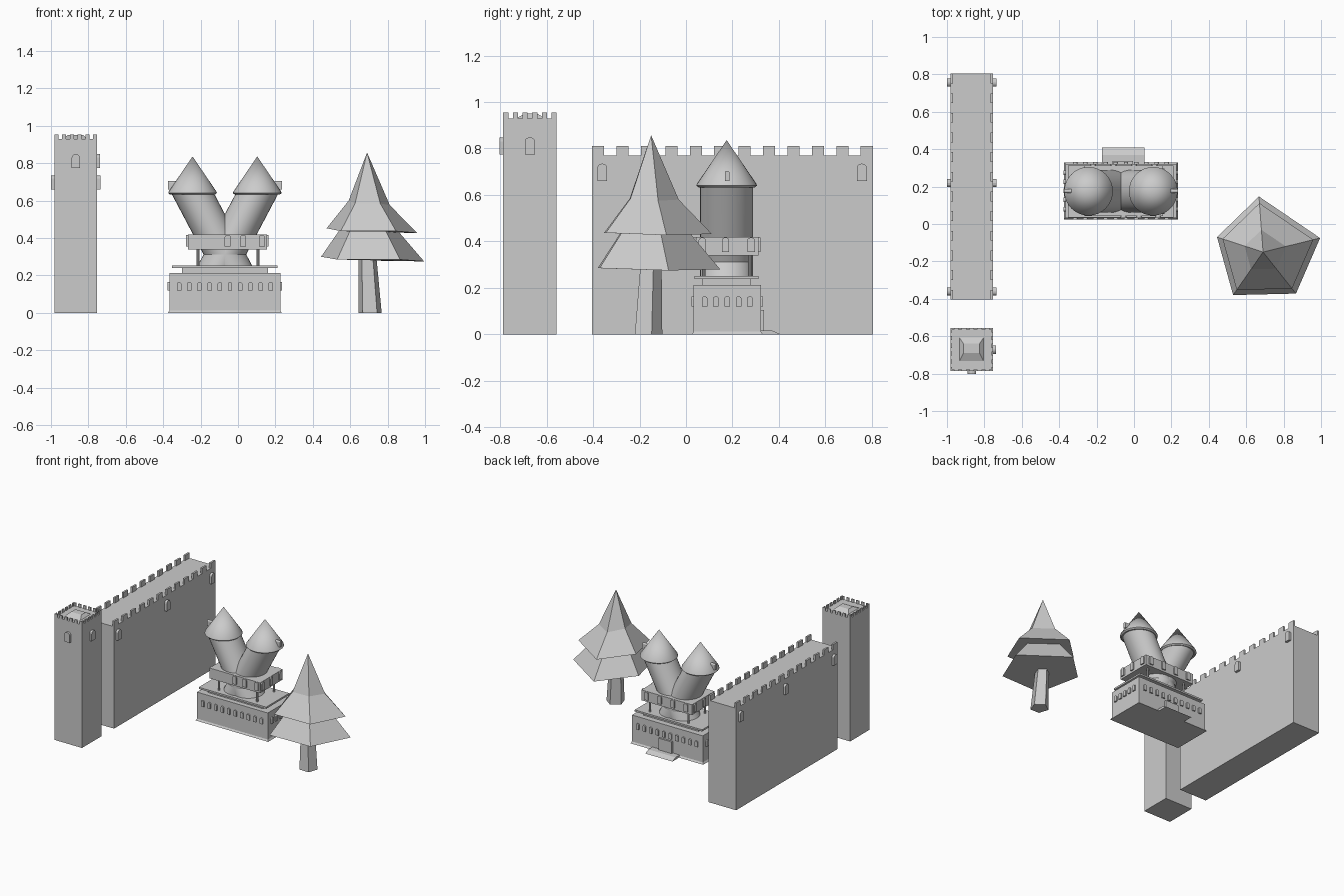
import bpy, bmesh
from math import sin, cos, pi
from mathutils import Vector

if "Cube" in bpy.data.objects:
    bpy.data.objects.remove(bpy.data.objects["Cube"])


def finish(name, bm, smooth=False):
    bmesh.ops.recalc_face_normals(bm, faces=bm.faces[:])
    me = bpy.data.meshes.new(name)
    bm.to_mesh(me)
    bm.free()
    ob = bpy.data.objects.new(name, me)
    bpy.context.collection.objects.link(ob)
    if smooth:
        bpy.ops.object.select_all(action='DESELECT')
        ob.select_set(True)
        bpy.context.view_layer.objects.active = ob
        bpy.ops.object.shade_smooth_by_angle()
    return ob


def loft(bm, rings):
    """Skin a stack of rings and cap both ends; a one-point ring is an apex."""
    vs = [[bm.verts.new(p) for p in r] for r in rings]
    for a, b in zip(vs, vs[1:]):
        n = max(len(a), len(b))
        for i in range(n):
            j = (i + 1) % n
            if len(b) == 1:
                bm.faces.new((a[i], a[j], b[0]))
            else:
                bm.faces.new((a[i], a[j], b[j], b[i]))
    for r in (vs[0], vs[-1]):
        if len(r) > 2:
            bm.faces.new(r)


def rect(x0, x1, y0, y1, z):
    return [(x0, y0, z), (x1, y0, z), (x1, y1, z), (x0, y1, z)]


def box(bm, x0, x1, y0, y1, z0, z1):
    loft(bm, [rect(x0, x1, y0, y1, z0), rect(x0, x1, y0, y1, z1)])


def circle(cx, cy, z, r, n=32, turn=0):
    return [(cx + r * cos(2 * pi * i / n + turn), cy + r * sin(2 * pi * i / n + turn), z)
            for i in range(n)]


def window(bm, x, y, z, w, h, d, axis):
    """Round-topped panel reaching d either side of the wall surface."""
    r = w / 2
    prof = [(-r, 0), (r, 0)] + [(r * cos(pi * i / 6), h - r * .8 + r * .8 * sin(pi * i / 6))
                                for i in range(7)]
    rings = []
    for s in (-d, d):
        rings.append([(x + s, y + u, z + v) if axis == 'x' else (x + u, y + s, z + v)
                      for u, v in prof])
    loft(bm, rings)


def spread(a, b, n):
    return [a + (b - a) * i / (n - 1) for i in range(n)]


def merlons(bm, x0, x1, y0, y1, z0, z1, n, w, t, ends):
    """Rows of battlements along the long sides, and the ends if asked."""
    for y in spread(y0, y1 - w, n):
        box(bm, x0, x0 + t, y, y + w, z0, z1)
        box(bm, x1 - t, x1, y, y + w, z0, z1)
    if ends:
        for x in spread(x0, x1 - w, n):
            box(bm, x, x + w, y0, y0 + t, z0, z1)
            box(bm, x, x + w, y1 - t, y1, z0, z1)


X0, X1 = -0.982, -0.753

# Curtain wall
bm = bmesh.new()
box(bm, X0, X1, -0.404, 0.804, 0, 0.77)
finish("wall", bm)
bm = bmesh.new()
merlons(bm, X0, X1, -0.404, 0.804, 0.765, 0.81, 12, 0.052, 0.014, False)
finish("wall_battlements", bm)
bm = bmesh.new()
for y in (-0.36, 0.22, 0.757):
    for x in (X0, X1):
        window(bm, x, y, 0.66, 0.042, 0.075, 0.018, 'x')
finish("wall_windows", bm)

# Square watchtower with low hipped cap
bm = bmesh.new()
box(bm, X0, X1, -0.787, -0.557, 0, 0.93)
finish("watchtower", bm)
bm = bmesh.new()
merlons(bm, X0, X1, -0.787, -0.557, 0.925, 0.954, 6, 0.022, 0.008, True)
finish("watchtower_battlements", bm)
bm = bmesh.new()
loft(bm, [rect(-0.936, -0.802, -0.738, -0.604, 0.928), rect(-0.912, -0.826, -0.69, -0.64, 0.95)])
finish("watchtower_cap", bm)
bm = bmesh.new()
window(bm, -0.867, -0.787, 0.775, 0.044, 0.073, 0.016, 'y')
window(bm, X1, -0.672, 0.775, 0.044, 0.073, 0.016, 'x')
finish("watchtower_windows", bm)

# Keep base with flared foot, neck and slab
CX, CY = -0.07, 0.175
bm = bmesh.new()
loft(bm, [rect(-0.374, 0.234, 0.025, 0.33, 0), rect(-0.366, 0.226, 0.033, 0.322, 0.013),
          rect(-0.366, 0.226, 0.033, 0.322, 0.213)])
finish("keep_base", bm)
bm = bmesh.new()
box(bm, -0.30, 0.16, 0.07, 0.28, 0.21, 0.24)
finish("keep_neck", bm)
bm = bmesh.new()
box(bm, -0.353, 0.21, 0.036, 0.312, 0.239, 0.252)
finish("keep_slab", bm)
bm = bmesh.new()
for x in spread(-0.315, 0.175, 10):
    for y in (0.033, 0.322):
        window(bm, x, y, 0.12, 0.024, 0.044, 0.01, 'y')
for y in spread(0.08, 0.275, 5):
    for x in (-0.366, 0.226):
        window(bm, x, y, 0.12, 0.024, 0.044, 0.01, 'x')
finish("base_windows", bm)

# Rear door and ramp
bm = bmesh.new()
box(bm, -0.115, -0.005, 0.31, 0.336, 0.005, 0.105)
finish("rear_door", bm)
bm = bmesh.new()
loft(bm, [rect(-0.172, 0.055, 0.32, 0.408, 0), rect(-0.172, 0.055, 0.32, 0.37, 0.017)])
finish("rear_ramp", bm)

# Gallery on posts
bm = bmesh.new()
box(bm, -0.268, 0.155, 0.042, 0.312, 0.34, 0.418)
finish("gallery", bm)
bm = bmesh.new()
for x in (-0.213, 0.108):
    for y in (0.077, 0.275):
        loft(bm, [circle(x, y, 0.25, 0.008, 10), circle(x, y, 0.345, 0.008, 10)])
finish("gallery_posts", bm, True)
bm = bmesh.new()
for x in (-0.055, 0.028, 0.128):
    window(bm, x, 0.042, 0.355, 0.032, 0.062, 0.009, 'y')
for x in spread(-0.22, 0.11, 4):
    window(bm, x, 0.312, 0.355, 0.032, 0.062, 0.009, 'y')
for y in (0.07, 0.17, 0.28):
    for x in (-0.268, 0.155):
        window(bm, x, y, 0.355, 0.032, 0.062, 0.009, 'x')
finish("gallery_windows", bm)

# Two leaning turrets that cross at the bottom, with cone roofs
for side, label in ((-1, "left"), (1, "right")):
    top = CX + side * 0.173
    bm = bmesh.new()
    loft(bm, [circle(CX - side * 0.033, CY, 0.25, 0.114), circle(top, CY, 0.64, 0.114)])
    finish(label + "_turret", bm, True)
    bm = bmesh.new()
    loft(bm, [circle(top, CY, 0.632, 0.12), circle(top, CY, 0.64, 0.13),
              circle(top, CY, 0.648, 0.128), [(top, CY, 0.836)]])
    finish(label + "_turret_roof", bm, True)
    bm = bmesh.new()
    window(bm, top + side * 0.112, CY + 0.002, 0.66, 0.02, 0.044, 0.02, 'x')
    finish(label + "_roof_dormer", bm)

# Tree: irregular five-sided tiers
C = Vector((0.69, -0.15, 0))
RING = [(0.668, 0.147, .28), (0.995, -0.075, .275), (0.866, -0.372, .285),
        (0.53, -0.38, .285), (0.444, -0.07, .30)]


def tier(scale, lift):
    return [(C.x + (x - C.x) * scale, C.y + (y - C.y) * scale, z + lift) for x, y, z in RING]


bm = bmesh.new()
loft(bm, [tier(1, 0), tier(0.55, 0.16)])
finish("tree_lower_tier", bm)
bm = bmesh.new()
loft(bm, [tier(0.88, 0.152), tier(0.4, 0.30), [(C.x, C.y, 0.857)]])
finish("tree_upper_tier", bm)
bm = bmesh.new()
loft(bm, [circle(0.706, -0.167, 0, 0.065, 5, 0.3), circle(0.692, -0.155, 0.3, 0.05, 5, 0.3)])
finish("tree_trunk", bm)
